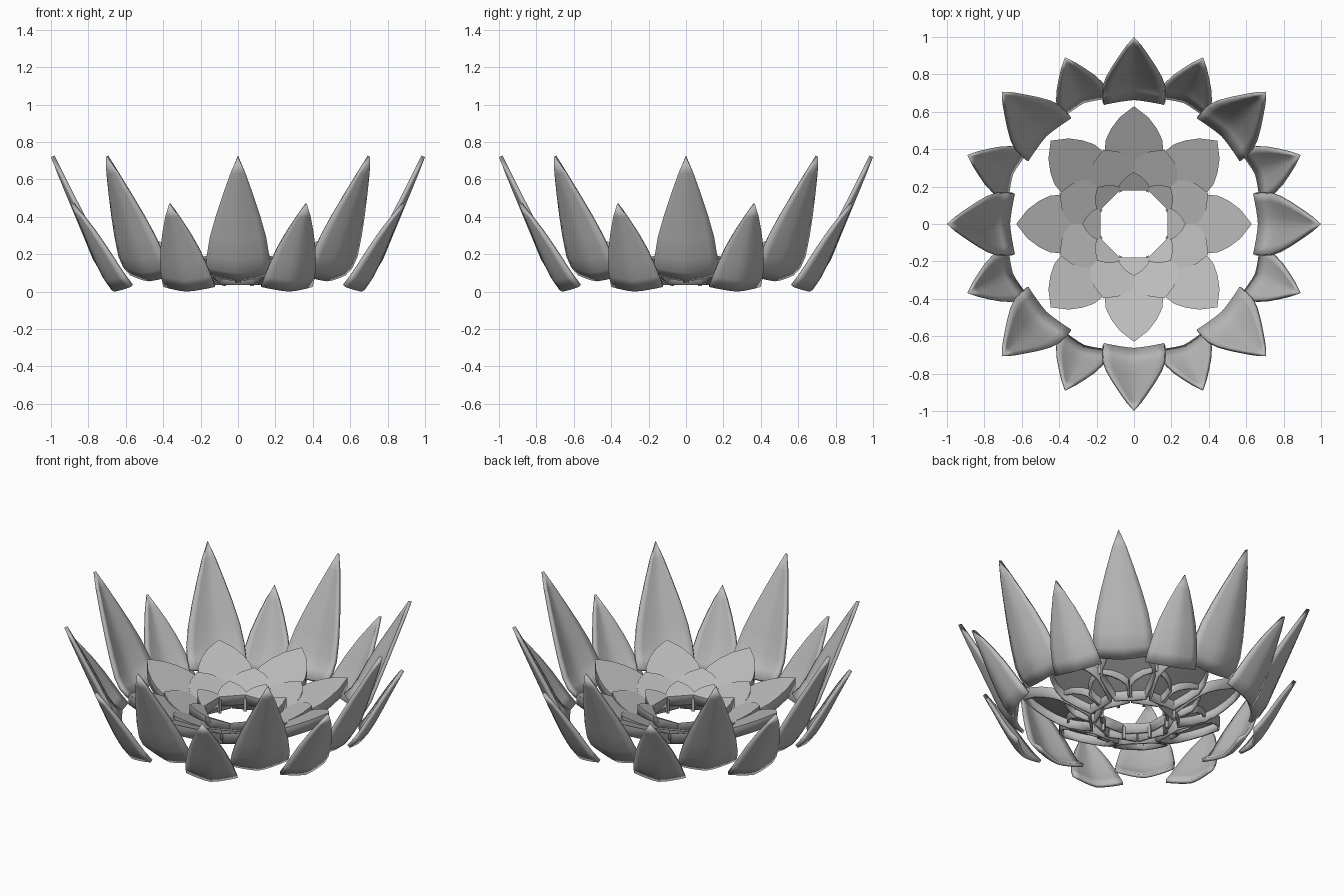
import bpy, bmesh
from math import pi, hypot

cube = bpy.data.objects.get("Cube")
if cube:
    bpy.data.objects.remove(cube, do_unlink=True)

grey = bpy.data.materials.new("plain grey")
grey.use_nodes = True
COLOUR = (0.5, 0.5, 0.5, 1)
grey.diffuse_color = COLOUR
grey.node_tree.nodes["Principled BSDF"].inputs["Base Color"].default_value = COLOUR


def petal_sheet(sections, columns, cup):
    """Sheet along +x from (radius, height, half width) sections, edges raised by cup."""
    bm = bmesh.new()
    rows = []
    for i, (r, z, half) in enumerate(sections):
        a, b = sections[max(i - 1, 0)], sections[min(i + 1, len(sections) - 1)]
        dr, dz = b[0] - a[0], b[1] - a[1]
        size = hypot(dr, dz)
        row = []
        for j in range(columns + 1):
            t = 2 * j / columns - 1
            lift = cup * abs(t) ** 1.4 * half / sections[0][2]
            row.append(bm.verts.new((r - dz / size * lift, half * t, z + dr / size * lift)))
        rows.append(row)
    for low, high in zip(rows, rows[1:]):
        for j in range(columns):
            bm.faces.new((low[j], high[j], high[j + 1], low[j + 1]))
    bmesh.ops.remove_doubles(bm, verts=bm.verts, dist=0.0005)
    return bm


def ring(name, bm, thickness, offset, turn):
    """Eight copies of a petal around the middle."""
    mesh = bpy.data.meshes.new(name)
    bm.to_mesh(mesh)
    bm.free()
    mesh.materials.append(grey)
    for k in range(8):
        ob = bpy.data.objects.new(f"{name}_{k + 1}", mesh)
        bpy.context.collection.objects.link(ob)
        ob.rotation_euler.z = turn + k * pi / 4
        if thickness:
            solid = ob.modifiers.new("thickness", "SOLIDIFY")
            solid.thickness = thickness
            solid.offset = offset
        if k == 0:
            bpy.ops.object.select_all(action="DESELECT")
            ob.select_set(True)
            bpy.context.view_layer.objects.active = ob
            bpy.ops.object.shade_smooth_by_angle(angle=pi / 6)


def tray_petal(name, outline, inner, outer, skirt, turn):
    """Flat sloping petal with a hanging rim; inner and outer are (radius, height)."""
    slope = (outer[1] - inner[1]) / (outer[0] - inner[0])
    sections = [(r, inner[1] + slope * (r - inner[0]), half) for r, half in outline]
    bm = petal_sheet(sections, 2, 0)
    border = [e for e in bm.edges if e.is_boundary]
    new = bmesh.ops.extrude_edge_only(bm, edges=border)["geom"]
    for v in new:
        if isinstance(v, bmesh.types.BMVert):
            v.co.z -= skirt
    bmesh.ops.recalc_face_normals(bm, faces=bm.faces)
    if max(bm.faces, key=lambda f: f.normal.z ** 2).normal.z < 0:
        bmesh.ops.reverse_faces(bm, faces=bm.faces)
    ring(name, bm, 0.014, -1, turn)


HALF_STEP = pi / 8

# Tall and short outer petals
tall = [(.675, .055, .167), (.73, .10, .17), (.775, .17, .168), (.82, .28, .15),
        (.87, .40, .117), (.92, .52, .078), (.965, .63, .04), (1.0, .72, 0)]
short = [(.715, 0, .15), (.76, .06, .145), (.80, .13, .133), (.845, .22, .11),
         (.89, .315, .075), (.93, .395, .04), (.965, .465, 0)]
ring("tall_outer_petal", petal_sheet(tall, 8, .042), .02, 1, 0)
ring("short_outer_petal", petal_sheet(short, 8, .042), .02, 1, HALF_STEP)

# Three tiers of the inner flower
tray_petal("wide_inner_petal",
           [(.24, .09), (.32, .13), (.39, .157), (.45, .151), (.51, .122), (.57, .077), (.63, 0)],
           (.24, .10), (.63, .275), .065, 0)
tray_petal("middle_inner_petal",
           [(.20, .08), (.26, .11), (.31, .125), (.35, .107), (.39, .07), (.43, 0)],
           (.20, .095), (.43, .194), .06, HALF_STEP)
tray_petal("small_inner_petal",
           [(.18, .076), (.20, .082), (.225, .068), (.25, .044), (.278, 0)],
           (.18, .13), (.278, .18), .06, 0)

# Small posts around the centre hole
post = bmesh.new()
bmesh.ops.create_cube(post, size=1)
bmesh.ops.scale(post, vec=(.02, .016, .08), verts=post.verts)
bmesh.ops.translate(post, vec=(.195, 0, .07), verts=post.verts)
ring("centre_post", post, 0, 0, HALF_STEP)
